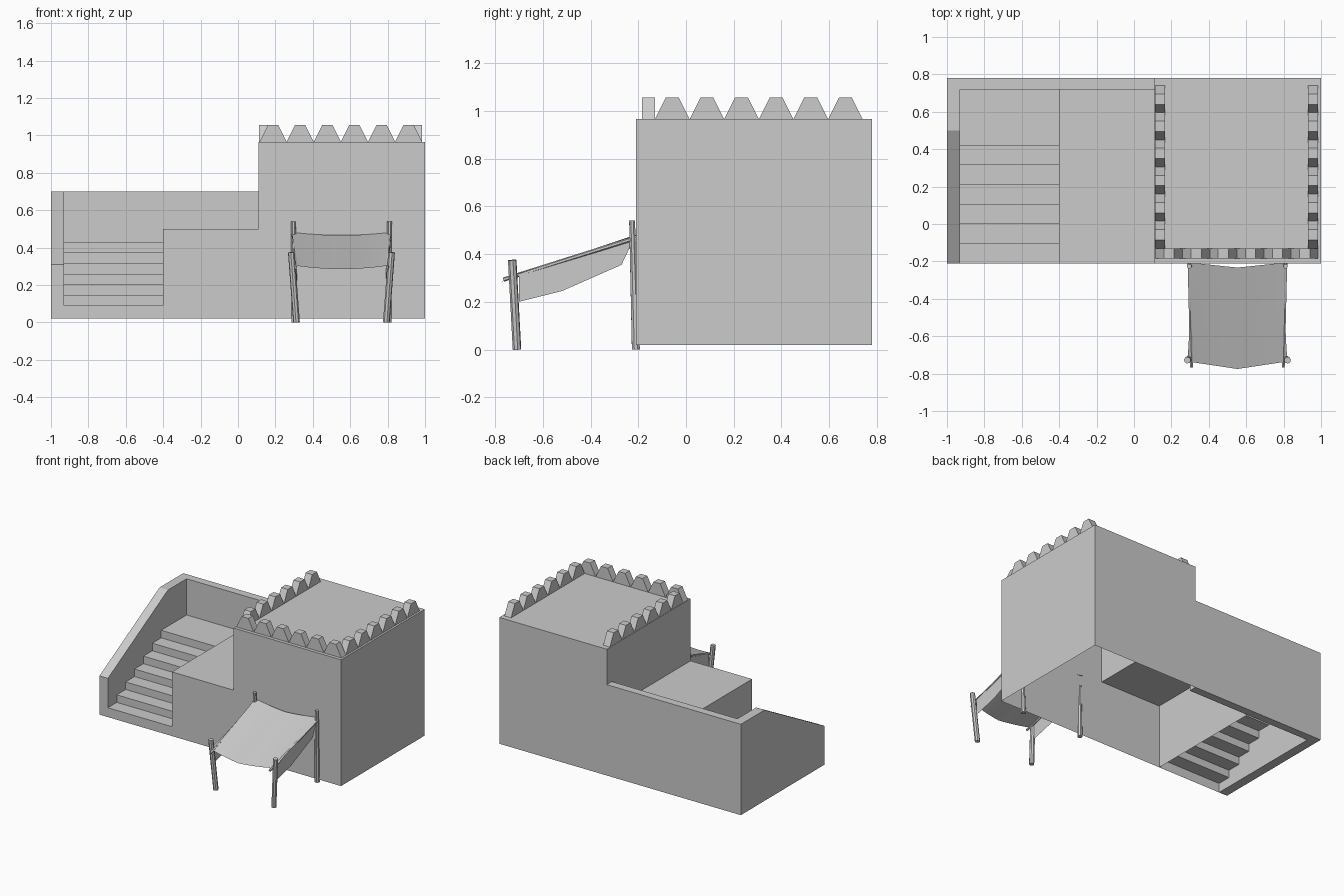
import bpy, bmesh
from mathutils import Vector

cube = bpy.data.objects.get("Cube")
if cube:
    bpy.data.objects.remove(cube)

stone = bpy.data.materials.new("plain_grey")
stone.use_nodes = True
grey = (0.6, 0.6, 0.6, 1)
stone.diffuse_color = grey
stone.node_tree.nodes["Principled BSDF"].inputs["Base Color"].default_value = grey


def finish(name, bm):
    me = bpy.data.meshes.new(name)
    bm.to_mesh(me)
    bm.free()
    me.materials.append(stone)
    ob = bpy.data.objects.new(name, me)
    bpy.context.collection.objects.link(ob)
    return ob


def sheet(name, points):
    bm = bmesh.new()
    bm.faces.new([bm.verts.new(p) for p in points])
    return finish(name, bm)


def prism(name, points, offset):
    """Closed solid: a flat outline pushed along an offset."""
    bm = bmesh.new()
    face = bm.faces.new([bm.verts.new(p) for p in points])
    top = bmesh.ops.extrude_face_region(bm, geom=[face], use_keep_orig=True)
    moved = [v for v in top["geom"] if isinstance(v, bmesh.types.BMVert)]
    bmesh.ops.translate(bm, verts=moved, vec=offset)
    bmesh.ops.recalc_face_normals(bm, faces=bm.faces)
    return finish(name, bm)


def rod(name, a, b, r1, r2, sides=8):
    a, b = Vector(a), Vector(b)
    bm = bmesh.new()
    bmesh.ops.create_cone(bm, cap_ends=True, segments=sides, radius1=r1,
                          radius2=r2, depth=(b - a).length)
    turn = (b - a).to_track_quat("Z", "Y").to_matrix().to_4x4()
    bm.transform(turn)
    bmesh.ops.translate(bm, verts=bm.verts, vec=(a + b) / 2)
    return finish(name, bm)


# Main levels and plan lines
FRONT, BACK, INNER = -0.21, 0.78, 0.72
BASE, TERRACE, PARAPET, ROOF = 0.02, 0.5, 0.7, 0.965
LEFT, STAIR, SIDE, TOWER, RIGHT = -1, -0.93, -0.4, 0.11, 1

# Hollow tower and terrace, open underneath
sheet("front_wall", [(x, FRONT, z) for x, z in (
    (SIDE, BASE), (RIGHT, BASE), (RIGHT, ROOF),
    (TOWER, ROOF), (TOWER, TERRACE), (SIDE, TERRACE))])
sheet("tower_back_wall", [(x, BACK, z) for x, z in (
    (RIGHT, BASE), (TOWER, BASE), (TOWER, ROOF), (RIGHT, ROOF))])
sheet("tower_left_wall", [(RIGHT, y, z) for y, z in (
    (FRONT, BASE), (BACK, BASE), (BACK, ROOF), (FRONT, ROOF))])
sheet("tower_right_wall", [(TOWER, y, z) for y, z in (
    (BACK, TERRACE), (FRONT, TERRACE), (FRONT, ROOF), (BACK, ROOF))])
sheet("tower_roof", [(x, y, ROOF) for x, y in (
    (TOWER, FRONT), (RIGHT, FRONT), (RIGHT, BACK), (TOWER, BACK))])
sheet("terrace_floor", [(x, y, TERRACE) for x, y in (
    (SIDE, FRONT), (TOWER, FRONT), (TOWER, INNER), (SIDE, INNER))])
sheet("terrace_side_wall", [(SIDE, y, z) for y, z in (
    (INNER, BASE), (FRONT, BASE), (FRONT, TERRACE), (INNER, TERRACE))])

# Parapet walls around the stairs
prism("back_parapet", [(STAIR, y, z) for y, z in (
    (INNER, BASE), (BACK, BASE), (BACK, PARAPET), (INNER, PARAPET))],
    (TOWER - STAIR, 0, 0))
prism("stair_parapet", [(LEFT, y, z) for y, z in (
    (FRONT, BASE), (BACK, BASE), (BACK, PARAPET), (0.5, PARAPET), (FRONT, 0.31))],
    (STAIR - LEFT, 0, 0))

# Stairs as a folded strip ending in a landing
path = [(FRONT, BASE)]
for i in range(7):
    z = 0.09 + i * 0.0565
    y = FRONT + i * 0.105
    path += [(y, z), (INNER if i == 6 else y + 0.105, z)]
bm = bmesh.new()
rows = [[bm.verts.new((x, y, z)) for x in (STAIR, SIDE)] for y, z in path]
for lo, hi in zip(rows, rows[1:]):
    bm.faces.new((lo[0], lo[1], hi[1], hi[0]))
finish("stairs", bm)

# Battlement teeth along three roof edges
PITCH = 0.145
tooth = [(0, 0), (PITCH, 0), (0.1, 0.09), (0.045, 0.09)]
for i in range(6):
    s = i * PITCH
    prism("front_tooth", [(0.115 + s + u, -0.185, ROOF + v) for u, v in tooth],
          (0, 0.055, 0))
    for x in (0.112, 0.93):
        prism("side_tooth", [(x, -0.13 + s + u, ROOF + v) for u, v in tooth],
              (0.055, 0, 0))

# Awning: posts, rails and side flaps mirrored about its middle
MID = 0.553
for side, tag in ((-1, "right"), (1, "left")):
    def at(u, y, z):
        return (MID + side * u, y, z)
    rod(tag + "_rear_post", at(0.25, -0.21, 0), at(0.257, -0.226, 0.54), 0.018, 0.013)
    rod(tag + "_front_post", at(0.24, -0.708, 0), at(0.268, -0.728, 0.375), 0.018, 0.018)
    rod(tag + "_rail", at(0.245, -0.765, 0.293), at(0.258, -0.22, 0.465), 0.009, 0.009, 6)
    sheet(tag + "_flap", [at(0.255, y, z) for y, z in (
        (-0.7, 0.315), (-0.7, 0.2), (-0.52, 0.245), (-0.27, 0.355),
        (-0.225, 0.45), (-0.225, 0.465))])

# Sagging cloth
bm = bmesh.new()
N = 12
grid = []
for j in range(N + 1):
    t = j / N
    row = []
    for i in range(N + 1):
        u = 2 * i / N - 1
        bow = 1 - u * u
        x = MID + u * (0.268 - 0.012 * (4 * t * (1 - t)))
        y = -0.735 + 0.53 * t - (0.04 - 0.012 * t) * (1 - abs(u))
        z = 0.307 + 0.175 * t - bow * (0.022 - 0.006 * t)
        row.append(bm.verts.new((x, y, z)))
    grid.append(row)
for a, b in zip(grid, grid[1:]):
    for i in range(N):
        bm.faces.new((a[i], a[i + 1], b[i + 1], b[i]))
for f in bm.faces:
    f.smooth = True
finish("awning_cloth", bm)
